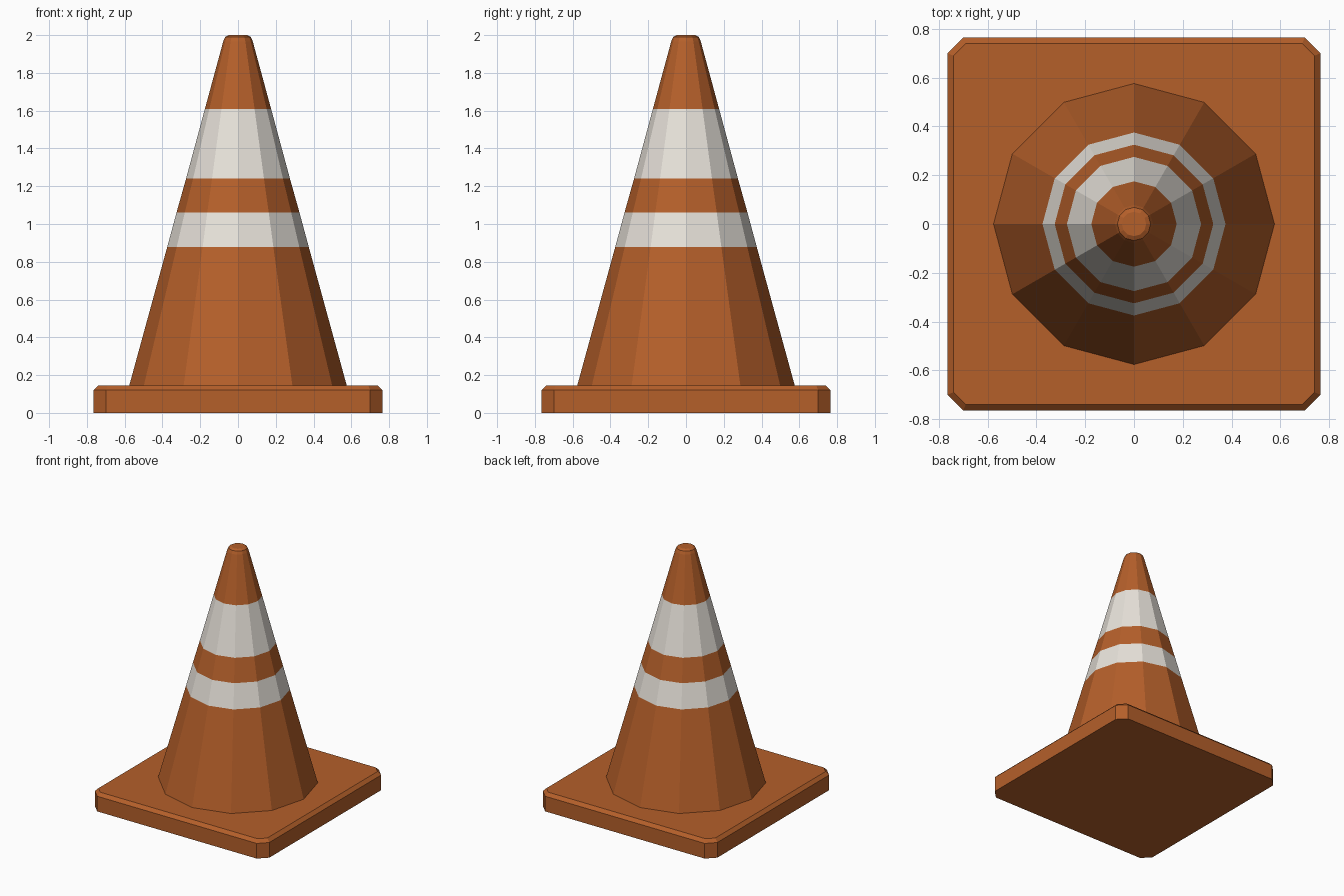
import bpy, bmesh, math

if "Cube" in bpy.data.objects:
    bpy.data.objects.remove(bpy.data.objects["Cube"])


def material(name, rgb):
    m = bpy.data.materials.new(name)
    m.diffuse_color = (*rgb, 1.0)
    m.use_nodes = True
    m.node_tree.nodes["Principled BSDF"].inputs["Base Color"].default_value = m.diffuse_color
    return m


orange = material("orange", (0.46, 0.115, 0.023))
white = material("off_white", (0.80, 0.76, 0.70))


def loft(name, loops, mats, band=None):
    """Skin equal-sized loops of points, cap both ends; band(z) picks the material."""
    bm = bmesh.new()
    rings = [[bm.verts.new(p) for p in loop] for loop in loops]
    n = len(rings[0])
    for a, b in zip(rings, rings[1:]):
        for i in range(n):
            j = (i + 1) % n
            bm.faces.new((a[i], a[j], b[j], b[i]))
    bm.faces.new(rings[0][::-1])
    bm.faces.new(rings[-1])
    if band:
        for f in bm.faces:
            f.material_index = band(f.calc_center_median().z)
    bmesh.ops.recalc_face_normals(bm, faces=bm.faces[:])
    me = bpy.data.meshes.new(name)
    bm.to_mesh(me)
    bm.free()
    for m in mats:
        me.materials.append(m)
    ob = bpy.data.objects.new(name, me)
    bpy.context.collection.objects.link(ob)
    return ob


def octagon(half, cut, z):
    """Square with chamfered corners."""
    pts = []
    for k in range(4):
        c, s = math.cos(k * math.pi / 2), math.sin(k * math.pi / 2)
        for x, y in ((half, half - cut), (half - cut, half)):
            pts.append((x * c - y * s, x * s + y * c, z))
    return pts


def circle(r, z, n=12):
    return [(r * math.cos(2 * math.pi * i / n), r * math.sin(2 * math.pi * i / n), z)
            for i in range(n)]


# Square base plate with chamfered corners and bevelled top edge
loft("base_plate", [octagon(0.765, 0.065, 0), octagon(0.765, 0.065, 0.12),
                    octagon(0.74, 0.05, 0.145)], [orange])

# Twelve-sided cone with two white bands and a rounded tip
profile = [(0.577, 0.14), (0.375, 0.877), (0.325, 1.062), (0.275, 1.24),
           (0.175, 1.61), (0.078, 1.967), (0.068, 1.99), (0.05, 2.0)]
loft("cone_body", [circle(r, z) for r, z in profile], [orange, white],
     lambda z: int(0.877 < z < 1.062 or 1.24 < z < 1.61))
